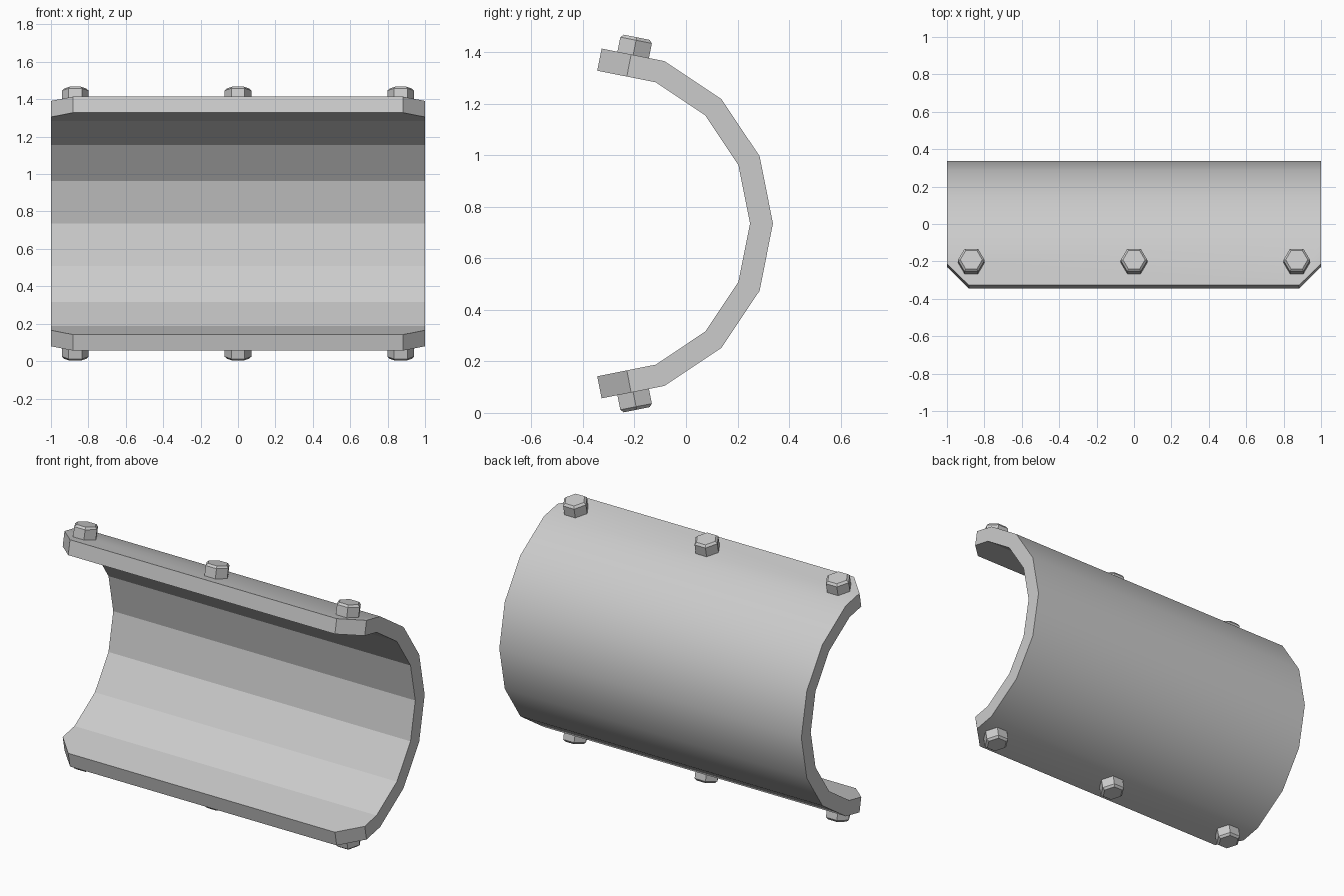
import bpy, bmesh, math
from mathutils import Matrix, Vector

if "Cube" in bpy.data.objects:
    bpy.data.objects.remove(bpy.data.objects["Cube"])

CY, CZ = -0.3445, 0.735          # centre of the arc
R_OUT, R_IN = 0.682, 0.593
STEP = math.radians(22.5)
TILT = STEP / 2                  # slope of the end flanges


def finish(bm, name):
    bmesh.ops.recalc_face_normals(bm, faces=bm.faces[:])
    me = bpy.data.meshes.new(name)
    bm.to_mesh(me)
    bm.free()
    ob = bpy.data.objects.new(name, me)
    bpy.context.collection.objects.link(ob)
    return ob


def arc(r, ks):
    return [(CY + r * math.cos(k * STEP), CZ + r * math.sin(k * STEP)) for k in ks]


# Half-pipe shell: faceted arc with square-cut ends
inner = arc(R_IN, range(-4, 5))
outer = arc(R_OUT, range(-3, 4))
t = (R_OUT - R_IN) * math.cos(TILT)
ey = inner[-1][0] + t * math.sin(TILT)
ez = t * math.cos(TILT)
outer = [(ey, inner[0][1] - ez)] + outer + [(ey, inner[-1][1] + ez)]
profile = inner + outer[::-1]
n = len(profile)

bm = bmesh.new()
left, right = [[bm.verts.new((x, y, z)) for y, z in profile] for x in (-1, 1)]
bm.faces.new(left)
bm.faces.new(right)
for i in range(n):
    j = (i + 1) % n
    f = bm.faces.new((left[i], left[j], right[j], right[i]))
    f.smooth = len(inner) <= i < n - 1      # only the outside is smooth

# Clipped flange corners
corners = [bm.edges.get((s[a], s[b])) for s in (left, right)
           for a, b in ((len(inner) - 1, len(inner)), (n - 1, 0))]
bmesh.ops.bevel(bm, geom=corners, offset=0.117, segments=1, affect='EDGES')
for f in bm.faces:
    f.normal_update()
    c = f.calc_center_median()
    if abs(f.normal.x) > 0.1:
        f.smooth = False
finish(bm, "half_pipe_shell")


# Hex bolt heads with a chamfered top, square to the flanges
def bolt(name, x, side):
    bm = bmesh.new()
    rings = []
    for r, h in ((0.072, -0.01), (0.072, 0.058), (0.059, 0.070)):
        rings.append([bm.verts.new((r * math.cos(k * math.pi / 3),
                                    r * math.sin(k * math.pi / 3), h)) for k in range(6)])
    bm.faces.new(rings[0])
    bm.faces.new(rings[-1])
    for a, b in zip(rings, rings[1:]):
        for k in range(6):
            m = (k + 1) % 6
            bm.faces.new((a[k], a[m], b[m], b[k]))
    base = Vector((x, -0.205, 1.389 - CZ))
    mat = (Matrix.Translation((0, 0, CZ)) @ Matrix.Diagonal((1, 1, side, 1))
           @ Matrix.Translation(base) @ Matrix.Rotation(-TILT, 4, 'X'))
    bmesh.ops.transform(bm, matrix=mat, verts=bm.verts[:])
    finish(bm, name)


for side, label in ((1, "top"), (-1, "bottom")):
    for x, pos in ((-0.87, "left"), (0, "middle"), (0.87, "right")):
        bolt(f"{label}_bolt_{pos}", x, side)
